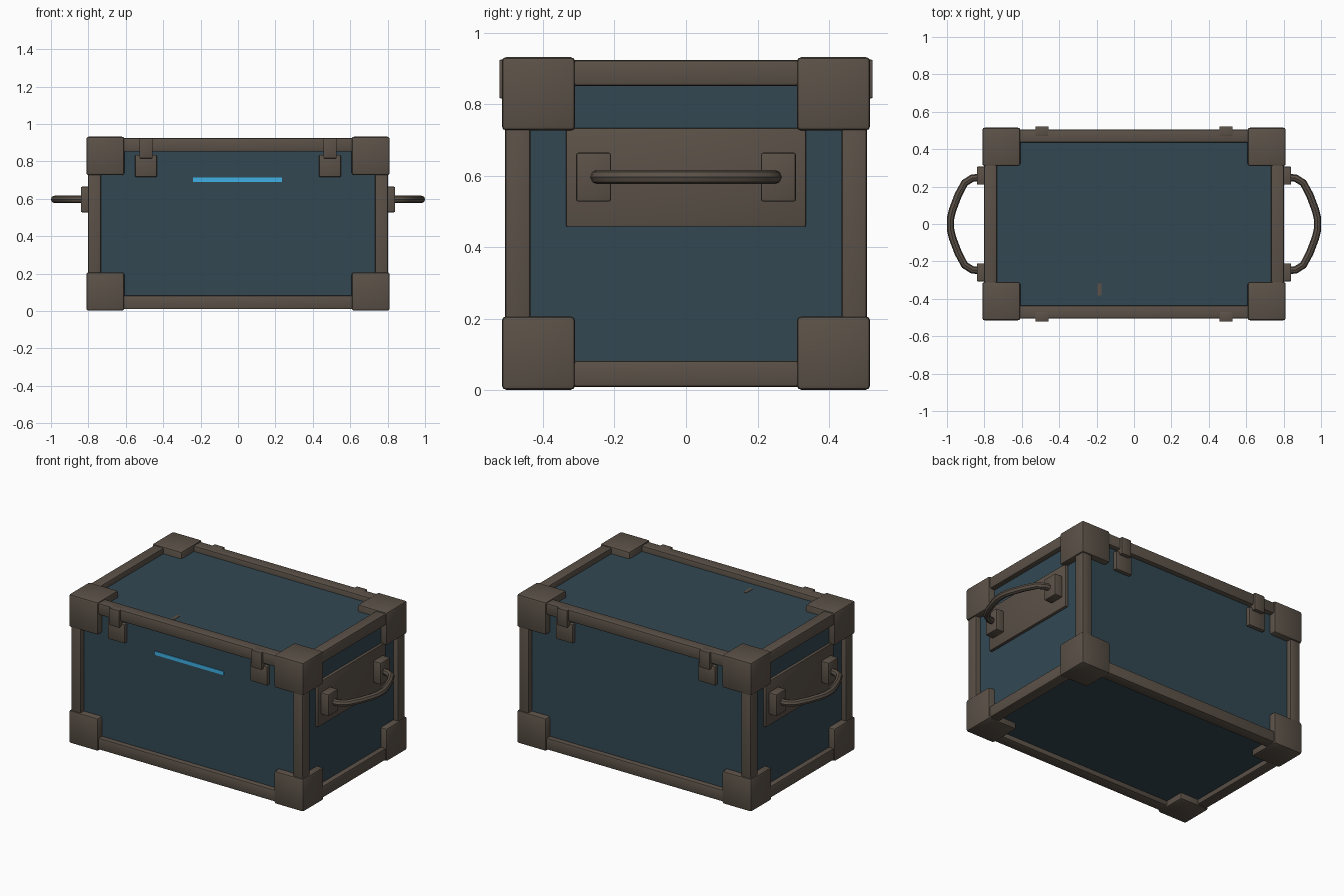
import bpy, bmesh
from mathutils import Matrix, Vector

if "Cube" in bpy.data.objects:
    bpy.data.objects.remove(bpy.data.objects["Cube"])


def material(name, rgb):
    m = bpy.data.materials.new(name)
    m.diffuse_color = (*rgb, 1)
    m.use_nodes = True
    m.node_tree.nodes["Principled BSDF"].inputs["Base Color"].default_value = m.diffuse_color
    return m


BLUE = material("dark blue panel", (0.032, 0.064, 0.086))
BROWN = material("brown metal", (0.105, 0.083, 0.064))
CYAN = material("cyan light", (0.05, 0.44, 0.78))


def box(name, lo, hi, mat, bevel=0.0):
    """Box between two corners, with optional rounded edges."""
    lo, hi = [Vector(map(min, lo, hi)), Vector(map(max, lo, hi))]
    bm = bmesh.new()
    bmesh.ops.create_cube(bm, size=1, matrix=Matrix.Translation((lo + hi) / 2)
                          @ Matrix.Diagonal((*(hi - lo), 1)))
    if bevel:
        bmesh.ops.bevel(bm, geom=bm.edges[:], offset=bevel, segments=2,
                        profile=0.5, affect='EDGES')
    me = bpy.data.meshes.new(name)
    bm.to_mesh(me)
    bm.free()
    me.materials.append(mat)
    ob = bpy.data.objects.new(name, me)
    bpy.context.collection.objects.link(ob)
    bpy.context.view_layer.objects.active = ob
    bpy.ops.object.select_all(action='DESELECT')
    ob.select_set(True)
    bpy.ops.object.shade_smooth_by_angle()
    return ob


# recessed panels
box("body_panels", (-0.77, -0.475, 0.04), (0.77, 0.475, 0.89), BLUE)

# edge bars
for z0, z1 in ((0.01, 0.083), (0.852, 0.924)):
    for s in (-1, 1):
        box("long_bar", (-0.75, s * 0.435, z0), (0.75, s * 0.506, z1), BROWN, 0.008)
        box("short_bar", (s * 0.733, -0.45, z0), (s * 0.802, 0.45, z1), BROWN, 0.008)

for sx in (-1, 1):
    for sy in (-1, 1):
        box("upright_bar", (sx * 0.733, sy * 0.435, 0.05),
            (sx * 0.802, sy * 0.506, 0.88), BROWN, 0.008)
        # corner caps
        for z0, z1 in ((0.002, 0.207), (0.727, 0.932)):
            box("corner_cap", (sx * 0.608, sy * 0.31, z0),
                (sx * 0.811, sy * 0.515, z1), BROWN, 0.012)
        # latches on front and back
        x = sx * 0.492
        box("latch_plate", (x - 0.058, sy * 0.46, 0.717),
            (x + 0.058, sy * 0.499, 0.835), BROWN, 0.004)
        box("latch_clip", (x - 0.035, sy * 0.47, 0.817),
            (x + 0.035, sy * 0.522, 0.925), BROWN, 0.004)
        # handle mounts
        box("handle_mount", (sx * 0.77, sy * 0.21, 0.528),
            (sx * 0.84, sy * 0.307, 0.665), BROWN, 0.006)

# side handles
half = [(0.815, 0.25), (0.865, 0.245), (0.905, 0.22), (0.94, 0.155), (0.97, 0.075)]
path = half + [(0.981, 0.03)] + [(0.981, -0.03)] + [(x, -y) for x, y in reversed(half)]
for s in (-1, 1):
    box("handle_plate", (s * 0.76, -0.335, 0.458), (s * 0.788, 0.335, 0.734), BROWN, 0.004)
    cu = bpy.data.curves.new("handle", 'CURVE')
    cu.dimensions = '3D'
    cu.bevel_depth = 0.02
    cu.bevel_resolution = 2
    cu.use_fill_caps = True
    sp = cu.splines.new('POLY')
    sp.points.add(len(path) - 1)
    for p, (x, y) in zip(sp.points, path):
        p.co = (s * x, y, 0.597, 1)
    cu.materials.append(BROWN)
    ob = bpy.data.objects.new("handle", cu)
    bpy.context.collection.objects.link(ob)
    bpy.ops.object.select_all(action='DESELECT')
    ob.select_set(True)
    bpy.context.view_layer.objects.active = ob
    bpy.ops.object.convert(target='MESH')
    bpy.ops.object.shade_smooth_by_angle()

# light strip on the front, and the small sliver on the lid
box("light_strip", (-0.24, -0.479, 0.691), (0.236, -0.47, 0.714), CYAN)
box("lid_sliver", (-0.195, -0.383, 0.885), (-0.175, -0.318, 0.892), BROWN)
